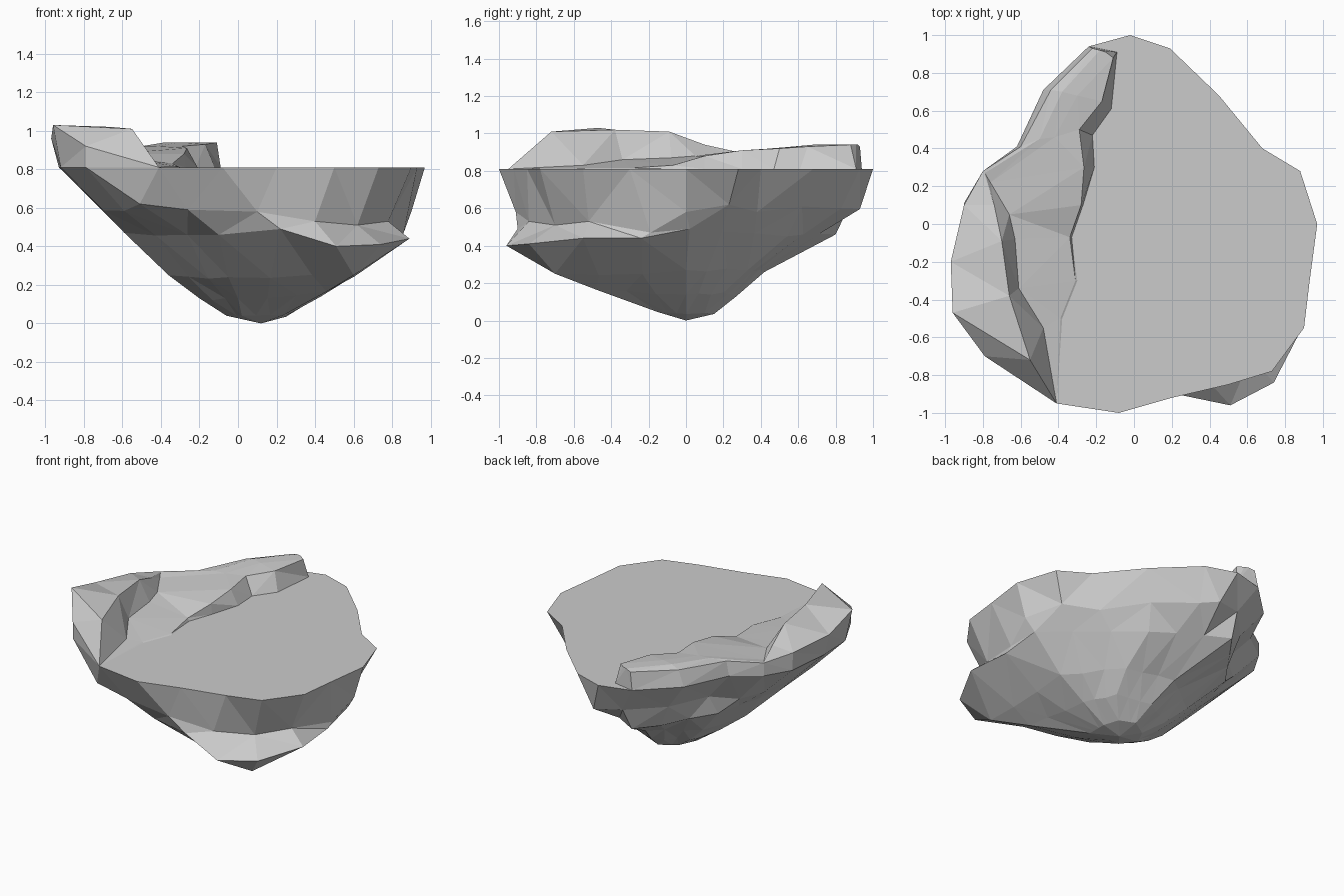
import bpy, bmesh, random
from mathutils import Vector

random.seed(4)
TOP = 0.81

# Plateau outline, counter-clockwise from the +x side
outline = [(.97, 0), (.88, .28), (.68, .40), (.45, .68), (.19, .93), (-.02, 1.0),
           (-.24, .94), (-.48, .71), (-.62, .41), (-.80, .28), (-.90, .11),
           (-.93, -.20), (-.92, -.45), (-.79, -.70), (-.41, -.95), (-.08, -1.0),
           (.20, -.92), (.50, -.85), (.73, -.78), (.90, -.55), (.93, -.30)]
N = len(outline)

# Lower rings: one control point for every third outline point
rings = [
    [(.84, .02, .49), (.33, .54, .45), (-.14, .80, .46), (-.48, .33, .48),
     (-.59, -.20, .47), (-.10, -.78, .46), (.74, -.84, .41)],
    [(.61, .0, .27), (.34, .33, .27), (.02, .42, .26), (-.27, .20, .26),
     (-.36, -.15, .25), (-.05, -.50, .24), (.60, -.70, .25)],
    [(.42, .0, .14), (.31, .20, .15), (.08, .27, .13), (-.13, .14, .13),
     (-.20, -.10, .13), (.0, -.30, .13), (.46, -.48, .165)],
    [(.25, .0, .035), (.21, .10, .04), (.11, .15, .035), (.0, .08, .035),
     (-.06, -.03, .04), (.02, -.13, .04), (.24, -.15, .045)]]

# Upper wall foot: back-right taper and the front shelf crease
crease = {0: (.90, .0, .58), 1: (.79, .23, .62), 2: (.60, .38, .58), 3: (.38, .62, .61), 4: (.15, .83, .60),
          14: (-.51, -.83, .62), 15: (-.26, -.86, .59), 16: (.10, -.91, .58),
          17: (.40, -.84, .53), 18: (.62, -.70, .51), 19: (.78, -.52, .53), 20: (.86, -.19, .47)}
# Jutting shelf lip
lip = {16: (.22, -.90, .49), 17: (.51, -.96, .40), 18: (.74, -.84, .41),
       19: (.89, -.55, .44), 20: (.86, -.24, .44)}

# Ridge rails over outline points 6..13, from outer rim to plateau
rails = [
    # outer rim
    [(-.22, .93, .93), (-.44, .71, .92), (-.60, .41, .91), (-.80, .28, .90),
     (-.90, .10, .93), (-.97, -.20, .96), (-.96, -.47, 1.03), (-.79, -.70, .92)],
    # crest
    [(-.18, .92, .94), (-.38, .70, .94), (-.50, .45, .92), (-.79, .27, .90),
     (-.74, .10, .94), (-.70, -.09, 1.01), (-.66, -.38, 1.02), (-.55, -.72, 1.01)],
    # foot of inner wall
    [(-.15, .91, .94), (-.30, .68, .94), (-.42, .46, .92), (-.76, .22, .89),
     (-.66, .05, .88), (-.63, -.08, .87), (-.61, -.34, .86), (-.48, -.55, .83)],
    # inner step, upper edge
    [(-.11, .88, .94), (-.17, .65, .93), (-.29, .50, .92), (-.265, .30, .91),
     (-.28, .10, .88), (-.34, -.07, .83), (-.31, -.30, .815), (-.39, -.50, .815)],
    # inner step, lower edge
    [(-.09, .91, TOP), (-.12, .61, TOP), (-.22, .47, TOP), (-.21, .30, TOP),
     (-.27, .10, TOP), (-.33, -.07, TOP), (-.30, -.30, TOP), (-.38, -.50, TOP)]]

bm = bmesh.new()
rim = [bm.verts.new((x, y, TOP)) for x, y in outline]


def add_face(vs):
    vs = list(dict.fromkeys(vs))
    if len(vs) > 2:
        bm.faces.new(vs)


def bridge(a, b, closed, split=False):
    for i in range(len(a) if closed else len(a) - 1):
        j = (i + 1) % len(a)
        if split:
            add_face([a[i], b[i], a[j]])
            add_face([b[i], b[j], a[j]])
        else:
            add_face([a[i], b[i], b[j], a[j]])


# Upper wall down to the crease
prev = rim
ring = []
for i, (x, y) in enumerate(outline):
    p = (-.71 + (x + .93) / 1.90 * 1.62, -.92 + (y + 1) / 2 * 1.85, .60 + random.uniform(-.02, .02))
    ring.append(bm.verts.new(crease.get(i, p)))
bridge(prev, ring, True)
prev = ring

# Tapering underside
for k, ctrl in enumerate(rings):
    ring = []
    for i in range(N):
        a, b = Vector(ctrl[i // 3]), Vector(ctrl[(i // 3 + 1) % 7])
        p = a.lerp(b, i % 3 / 3)
        if i % 3 and k < 3:
            p.z += random.uniform(-.015, .01)
        ring.append(bm.verts.new(lip[i] if k == 0 and i in lip else p))
    bridge(prev, ring, True)
    prev = ring
tip = bm.verts.new((.12, 0, 0))
for i in range(N):
    add_face([prev[i], tip, prev[(i + 1) % N]])

# Raised ridge along the left edge
strips = [rim[6:15]] + [[bm.verts.new(p) for p in r] + [rim[14]] for r in rails]
for k in range(5):
    bridge(strips[k + 1], strips[k], False, k == 1)
add_face([s[0] for s in strips])

# Flat plateau
add_face(strips[-1] + rim[15:] + rim[:7])

bmesh.ops.recalc_face_normals(bm, faces=bm.faces)
bmesh.ops.triangulate(bm, faces=bm.faces)
mesh = bpy.data.meshes.new("rock_island")
bm.to_mesh(mesh)
bm.free()
obj = bpy.data.objects.new("rock_island", mesh)
bpy.context.collection.objects.link(obj)
